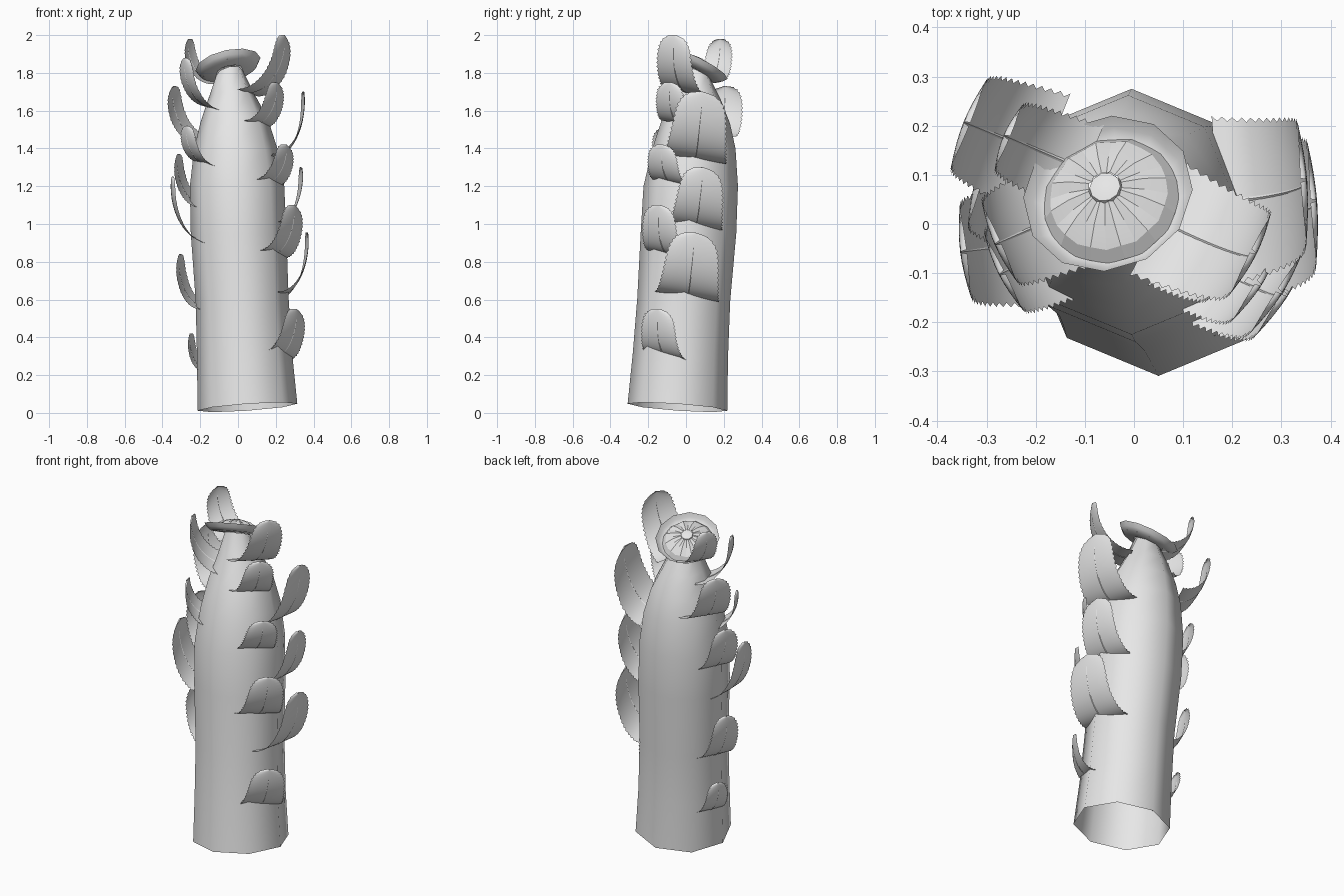
import bpy, math
from mathutils import Vector, Matrix

if "Cube" in bpy.data.objects:
    bpy.data.objects.remove(bpy.data.objects["Cube"])

grey = bpy.data.materials.new("pale_grey")
grey.diffuse_color = (0.8, 0.8, 0.8, 1)
grey.use_nodes = True
grey.node_tree.nodes["Principled BSDF"].inputs["Base Color"].default_value = grey.diffuse_color


def make(name, verts, faces, angle=40):
    me = bpy.data.meshes.new(name)
    me.from_pydata(verts, [], faces)
    me.materials.append(grey)
    ob = bpy.data.objects.new(name, me)
    bpy.context.collection.objects.link(ob)
    bpy.ops.object.select_all(action='DESELECT')
    ob.select_set(True)
    bpy.context.view_layer.objects.active = ob
    bpy.ops.object.shade_smooth_by_angle(angle=math.radians(angle))
    return ob


def loft(rings):
    """Quads joining equally sized closed rings."""
    n = len(rings[0])
    verts = [p for r in rings for p in r]
    faces = [(i * n + j, i * n + (j + 1) % n, (i + 1) * n + (j + 1) % n, (i + 1) * n + j)
             for i in range(len(rings) - 1) for j in range(n)]
    return verts, faces


# Trunk: leaning eight-sided tube, open at the bottom
# (z, centre x, centre y, radius, tilt in x, tilt in y)
sections = [(0.03, 0.05, -0.045, 0.264, 0.07, 0.07), (0.3, 0.035, -0.03, 0.252, 0.05, 0.05),
            (0.6, 0.022, -0.012, 0.246, 0.03, 0.03), (0.95, 0.003, 0.013, 0.253, 0, 0),
            (1.2, -0.005, 0.025, 0.25, 0, 0), (1.4, -0.012, 0.042, 0.22, 0, 0),
            (1.55, -0.02, 0.055, 0.178, 0.05, 0.1), (1.68, -0.035, 0.065, 0.12, 0.1, 0.2),
            (1.8, -0.045, 0.06, 0.07, 0.2, 0.48)]
rings = []
for z, cx, cy, r, tx, ty in sections:
    ring = []
    for k in range(8):
        a = math.radians(45 * k - 90)
        c, s = r * math.cos(a), r * math.sin(a)
        ring.append((cx + c, cy + s, z + tx * c - ty * s))
    rings.append(ring)
make("trunk", *loft(rings), angle=60)

# Cap: tilted shallow bowl with a ribbed dome rising inside it
tilt = Vector((0, 0, 1)).rotation_difference(Vector((-0.2, 0.44, 0.89)).normalized())
place = Matrix.Translation((-0.053, 0.062, 1.845)) @ tilt.to_matrix().to_4x4()


def cap_part(name, profile, sides, rib=0.0, close=True, angle=40):
    rs = []
    for r, z in profile:
        rs.append([place @ Vector((r * math.cos(2 * math.pi * k / sides),
                                   r * math.sin(2 * math.pi * k / sides),
                                   z + (rib if k % 2 else 0))) for k in range(sides)])
    v, f = loft(rs)
    if close:
        f.append(tuple(range(len(v) - sides, len(v))))
    make(name, v, f, angle)


cap_part("cap_bowl", [(0.176, 0.0), (0.16, -0.022), (0.138, -0.038), (0.07, -0.042)], 12,
         close=False)
cap_part("cap_dome", [(0.140, -0.038), (0.122, -0.012), (0.08, 0.012), (0.034, 0.024)], 24, 0.008,
         close=False, angle=20)
cap_part("cap_button", [(0.036, 0.018), (0.032, 0.031), (0.016, 0.035)], 10)


# Leaf: wide serrated blade that leaves the trunk flat and curls upright
def leaf(name, x, y, z, angle, depth, height, width, roll, lean):
    a = math.radians(angle)
    out, side = Vector((math.cos(a), math.sin(a), 0)), Vector((-math.sin(a), math.cos(a), 0))
    base = Vector((x, y, z))
    bend = math.radians(98)

    def spine(t):
        up = height * (1 - math.cos(t * bend)) / (1 - math.cos(bend))
        return base + out * depth * math.sin(t * bend) + Vector((0, 0, up)) + side * lean * up

    rows, cols = 36, 8
    verts, faces = [], []
    for i in range(rows + 1):
        t = 1 - (1 - i / rows) ** 1.25      # finer rows near the rounded tip
        half = width / 2 * (1 - 0.25 * t) * math.sqrt(max(0.0, 1 - t ** 12))
        half = max(half, 0.004)
        for j in range(cols + 1):
            s = 2 * j / cols - 1
            h = half - (0.009 if i % 2 and abs(s) == 1 and half > 0.03 else 0)
            # blade is slightly cupped towards the trunk
            verts.append(spine(t) + side * s * h - out * 0.012 * s * s * t
                         - Vector((0, 0, roll * s * h)))
    n = cols + 1
    for i in range(rows):
        for j in range(cols):
            faces.append((i * n + j, i * n + j + 1, (i + 1) * n + j + 1, (i + 1) * n + j))
    make(name, verts, faces, 60)

    # Midrib: slim rod along the blade
    rod = []
    for i in range(13):
        t = 0.85 * i / 12
        p = spine(t)
        d = (spine(t + 0.01) - p).normalized()
        nrm = side.cross(d) * 0.6
        r = 0.005 * (1 - 0.7 * t)
        rod.append([p + side * r, p + nrm * r, p - side * r, p - nrm * r])
    make(name + "_midrib", *loft(rod), 60)


# x, y, z of the base, facing angle, depth, height, width
right = [(0.20, -0.10, 0.30, -33, 0.12, 0.25, 0.27), (0.20, 0.005, 0.615, 4, 0.175, 0.34, 0.35),
         (0.18, -0.09, 0.84, -33, 0.13, 0.26, 0.27), (0.17, 0.045, 0.985, 6, 0.175, 0.315, 0.30),
         (0.14, -0.07, 1.215, -33, 0.13, 0.205, 0.24), (0.17, 0.045, 1.345, 4, 0.185, 0.355, 0.35),
         (0.09, -0.03, 1.53, -33, 0.13, 0.22, 0.23), (0.05, 0.01, 1.695, -27, 0.21, 0.305, 0.26)]
left = [(-0.16, 0.03, 0.23, 165, 0.10, 0.19, 0.20), (-0.17, 0.02, 0.56, 164, 0.15, 0.28, 0.24),
        (-0.17, -0.035, 0.91, 187, 0.185, 0.34, 0.27), (-0.17, 0.04, 1.10, 164, 0.16, 0.27, 0.25),
        (-0.15, -0.04, 1.315, 207, 0.14, 0.205, 0.24), (-0.18, 0.14, 1.45, 158, 0.18, 0.28, 0.27),
        (-0.11, 0.035, 1.61, 204, 0.19, 0.27, 0.25), (-0.10, 0.11, 1.75, 157, 0.18, 0.23, 0.20)]
for label, group, roll, lean in (("right", right, 0.16, 0.09), ("left", left, 0.1, 0)):
    for i, spec in enumerate(group):
        leaf(f"{label}_leaf_{i + 1}", *spec, roll, lean)
